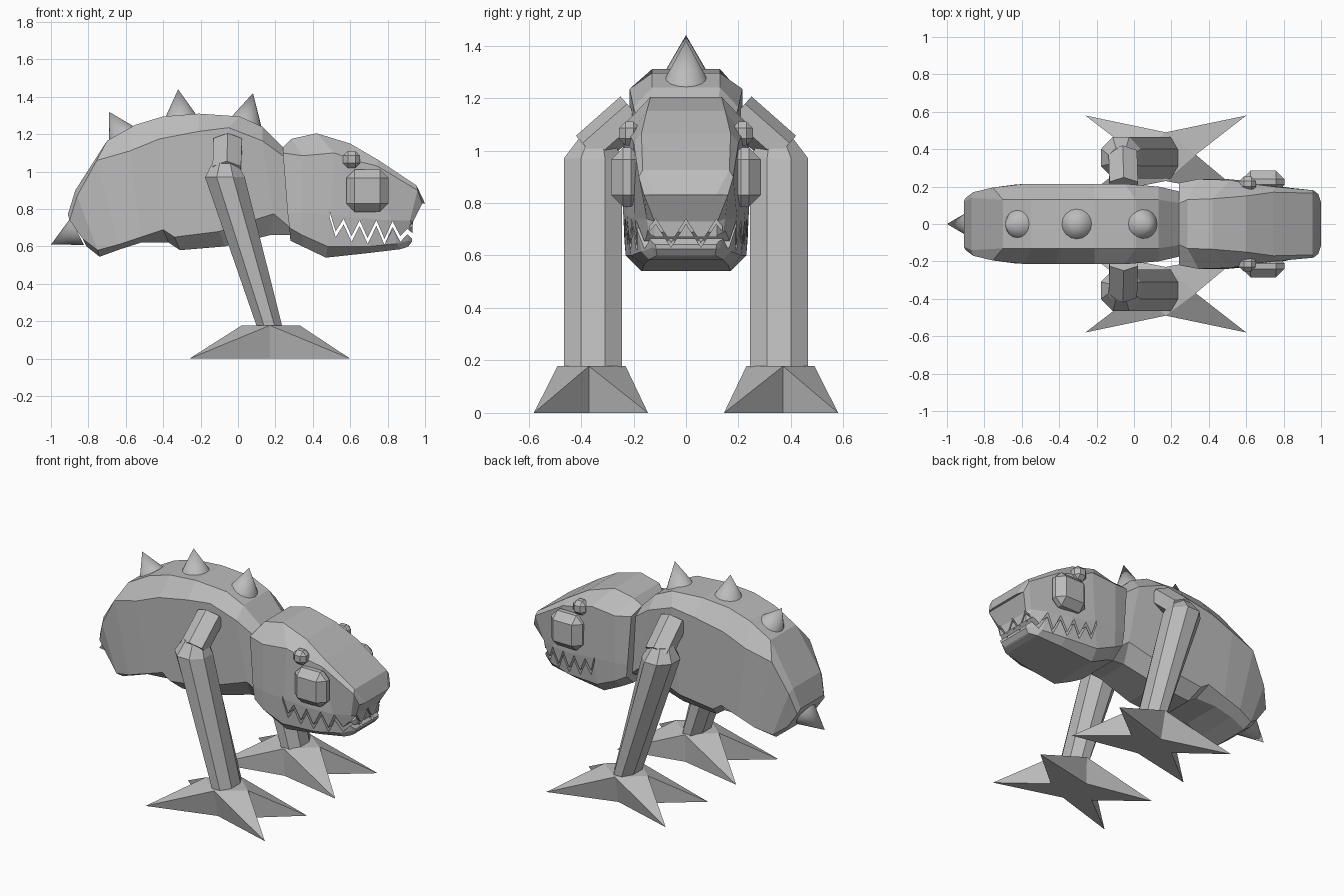
import bpy, bmesh, math
from mathutils import Vector

if "Cube" in bpy.data.objects:
    bpy.data.objects.remove(bpy.data.objects["Cube"])

gray = bpy.data.materials.new("stone_gray")
gray.diffuse_color = (0.5, 0.5, 0.5, 1)
gray.use_nodes = True
gray.node_tree.nodes["Principled BSDF"].inputs["Base Color"].default_value = gray.diffuse_color


def finish(name, bm, bevel=0, mat=True):
    bmesh.ops.remove_doubles(bm, verts=bm.verts, dist=1e-5)
    bmesh.ops.recalc_face_normals(bm, faces=bm.faces)
    me = bpy.data.meshes.new(name)
    bm.to_mesh(me)
    bm.free()
    ob = bpy.data.objects.new(name, me)
    bpy.context.collection.objects.link(ob)
    if mat:
        me.materials.append(gray)
    return ob


def loft(name, sections):
    """Symmetric hull: each section lists (x, z, half width) from top to bottom."""
    bm = bmesh.new()
    rings, n = [], len(sections[0])
    for s in sections:
        right = [bm.verts.new((x, -w, z)) for x, z, w in s]
        left = [bm.verts.new((x, w, z)) for x, z, w in s]
        rings.append(right + left[::-1])
    for a, b in zip(rings, rings[1:]):
        for i in range(2 * n):
            j = (i + 1) % (2 * n)
            bm.faces.new((a[i], a[j], b[j], b[i]))
    for r in (rings[0], rings[-1]):
        for i in range(n - 1):
            bm.faces.new((r[i], r[i + 1], r[-2 - i], r[-1 - i]))
    return finish(name, bm)


def prism(name, poly, direction):
    """Closed prism from a planar outline."""
    bm = bmesh.new()
    d = Vector(direction)
    a = [bm.verts.new(p) for p in poly]
    b = [bm.verts.new(Vector(p) + d) for p in poly]
    n = len(a)
    for i in range(n):
        j = (i + 1) % n
        bm.faces.new((a[i], a[j], b[j], b[i]))
    bm.faces.new(a)
    bm.faces.new(b)
    return finish(name, bm, mat=False)


def rod(name, rings):
    """Skin of equal vertex rings with flat end caps."""
    bm = bmesh.new()
    vs = [[bm.verts.new(p) for p in r] for r in rings]
    n = len(vs[0])
    for a, b in zip(vs, vs[1:]):
        for i in range(n):
            j = (i + 1) % n
            bm.faces.new((a[i], a[j], b[j], b[i]))
    bm.faces.new(vs[0])
    bm.faces.new(vs[-1])
    return finish(name, bm)


def oval(c, rx, ry, n=8, turn=0.5):
    return [(c[0] + rx * math.cos((i + turn) * math.tau / n),
             c[1] + ry * math.sin((i + turn) * math.tau / n), c[2]) for i in range(n)]


# Hunched body: ridge, shoulder, flank and belly lines
loft("body", [
    [(-.91, .77, .12), (-.90, .74, .14), (-.83, .64, .14), (-.81, .60, .10)],
    [(-.87, .90, .14), (-.86, .87, .17), (-.75, .58, .18), (-.74, .545, .13)],
    [(-.70, 1.165, .13), (-.755, 1.06, .195), (-.64, .61, .21), (-.63, .585, .14)],
    [(-.55, 1.25, .13), (-.58, 1.11, .215), (-.52, .65, .21), (-.52, .62, .13)],
    [(-.40, 1.295, .13), (-.42, 1.175, .215), (-.40, .69, .21), (-.37, .62, .13)],
    [(-.21, 1.31, .13), (-.21, 1.215, .215), (-.34, .65, .21), (-.31, .58, .13)],
    [(.01, 1.295, .13), (-.05, 1.235, .215), (-.10, .68, .21), (-.07, .60, .13)],
    [(.13, 1.24, .13), (.13, 1.165, .20), (.19, .775, .18), (.17, .66, .11)],
    [(.26, 1.11, .11), (.26, 1.07, .17), (.28, .70, .16), (.28, .66, .10)],
])

# Blunt wedge head: crown, brow, cheek, jaw and chin lines
head = loft("head", [
    [(.24, 1.13, .11), (.24, 1.10, .22), (.265, .78, .225), (.275, .70, .22), (.28, .63, .14)],
    [(.285, 1.175, .13), (.345, 1.085, .24), (.345, .78, .24), (.345, .66, .235), (.345, .60, .17)],
    [(.42, 1.205, .135), (.515, 1.10, .235), (.50, .77, .24), (.48, .60, .23), (.47, .54, .17)],
    [(.60, 1.15, .15), (.62, 1.06, .215), (.66, .75, .225), (.70, .60, .21), (.70, .565, .16)],
    [(.745, 1.065, .17), (.745, 1.03, .20), (.82, .74, .195), (.85, .615, .17), (.865, .585, .14)],
    [(.955, .925, .165), (.96, .90, .18), (.92, .74, .15), (.91, .63, .13), (.90, .595, .12)],
    [(1.0, .83, .115), (.985, .83, .16), (.935, .73, .12), (.93, .625, .115), (.91, .60, .11)],
])


# Jagged mouth: zigzag slots through the cheeks and into the front of the jaw
def slot(line, t):
    return [(a, b + t) for a, b in line] + [(a, b - t) for a, b in reversed(line)]


side_line = [(.49, .77), (.522, .665), (.565, .732), (.607, .64), (.65, .725), (.693, .63),
             (.74, .725), (.783, .625), (.826, .72), (.868, .64), (.906, .68), (.96, .63)]
front_line = [(-.14, .70), (-.115, .73), (-.057, .64), (0, .73), (.057, .64), (.115, .73), (.14, .70)]
cutters = [
    prism("side_mouth_cutter", [(x, -.4, z) for x, z in slot(side_line, .015)], (0, .8, 0)),
    prism("front_mouth_cutter", [(.90, y, z) for y, z in slot(front_line, .009)], (.2, 0, 0)),
]
for c in cutters:
    c.hide_render = True
    c.hide_set(True)
    mod = head.modifiers.new("mouth", 'BOOLEAN')
    mod.operation = 'DIFFERENCE'
    mod.solver = 'EXACT'
    mod.object = c


# Cone spikes on the back and tail
def spike(name, base, tip, r):
    base, tip = Vector(base), Vector(tip)
    d = tip - base
    bm = bmesh.new()
    bmesh.ops.create_cone(bm, cap_ends=True, segments=16, radius1=r, radius2=0, depth=d.length)
    bmesh.ops.transform(bm, verts=bm.verts, matrix=d.to_track_quat('Z', 'Y').to_matrix().to_4x4())
    bmesh.ops.translate(bm, verts=bm.verts, vec=(base + tip) / 2)
    ob = finish(name, bm)
    bpy.context.view_layer.objects.active = ob
    ob.select_set(True)
    bpy.ops.object.shade_smooth_by_angle(angle=math.radians(40))
    ob.select_set(False)


spike("rear_back_spike", (-.615, 0, 1.19), (-.69, 0, 1.32), .085)
spike("middle_back_spike", (-.305, 0, 1.285), (-.32, 0, 1.44), .09)
spike("front_back_spike", (.04, 0, 1.26), (.08, 0, 1.42), .088)
spike("tail_spike", (-.86, 0, .68), (-1.0, 0, .61), .08)


# Chamfered block eyes
def eye(name, c, size, bev):
    bm = bmesh.new()
    bmesh.ops.create_cube(bm, size=1)
    for v in bm.verts:
        v.co = Vector(c) + Vector([a * b for a, b in zip(v.co, size)])
    bmesh.ops.bevel(bm, geom=bm.edges[:], offset=bev, segments=1, affect='EDGES')
    finish(name, bm)


for s, side in ((-1, "right"), (1, "left")):
    eye(side + "_eye", (.692, s * .225, .898), (.226, .12, .226), .045)
    eye(side + "_small_eye", (.607, s * .215, 1.065), (.09, .08, .09), .025)

    # Leaning leg with a chamfered knee
    rod(side + "_leg", [
        oval((.19, s * .355, .10), .070, .12),
        oval((-.07, s * .355, .97), .115, .12),
        oval((-.07, s * .345, 1.05), .07, .065),
    ])

    # Hip bar sloping from the back down to the knee
    a, b = Vector((-.055, s * .20, 1.15)), Vector((-.06, s * .37, 1.0))
    u = Vector((1, 0, 0))
    v = (b - a).cross(u).normalized()
    hexagon = [(math.cos(i * math.tau / 6 + .52), math.sin(i * math.tau / 6 + .52)) for i in range(6)]
    rod(side + "_hip", [[p + u * h * .088 + v * k * .075 for h, k in hexagon] for p in (a, b)])

    # Four-pointed star foot: raised centre, tips on the ground
    tips = [(.60, .58), (-.26, .58), (-.26, .145), (.60, .145)]
    low = [(.17, .45), (.02, .365), (.17, .235), (.33, .37)]
    top = [(.17, .49), (.02, .365), (.17, .23), (.33, .37)]
    bm = bmesh.new()
    T = [bm.verts.new((x, s * y, 0)) for x, y in tips]
    L = [bm.verts.new((x, s * y, 0)) for x, y in low]
    H = [bm.verts.new((x, s * y, .178)) for x, y in top]
    bm.faces.new(H)
    bm.faces.new(L)
    for i in range(4):
        for face in ((T[i], H[i - 1], H[i]), (T[i], L[i - 1], H[i - 1]),
                     (T[i], L[i], H[i]), (T[i], L[i - 1], L[i])):
            bm.faces.new(face)
    finish(side + "_foot", bm)
